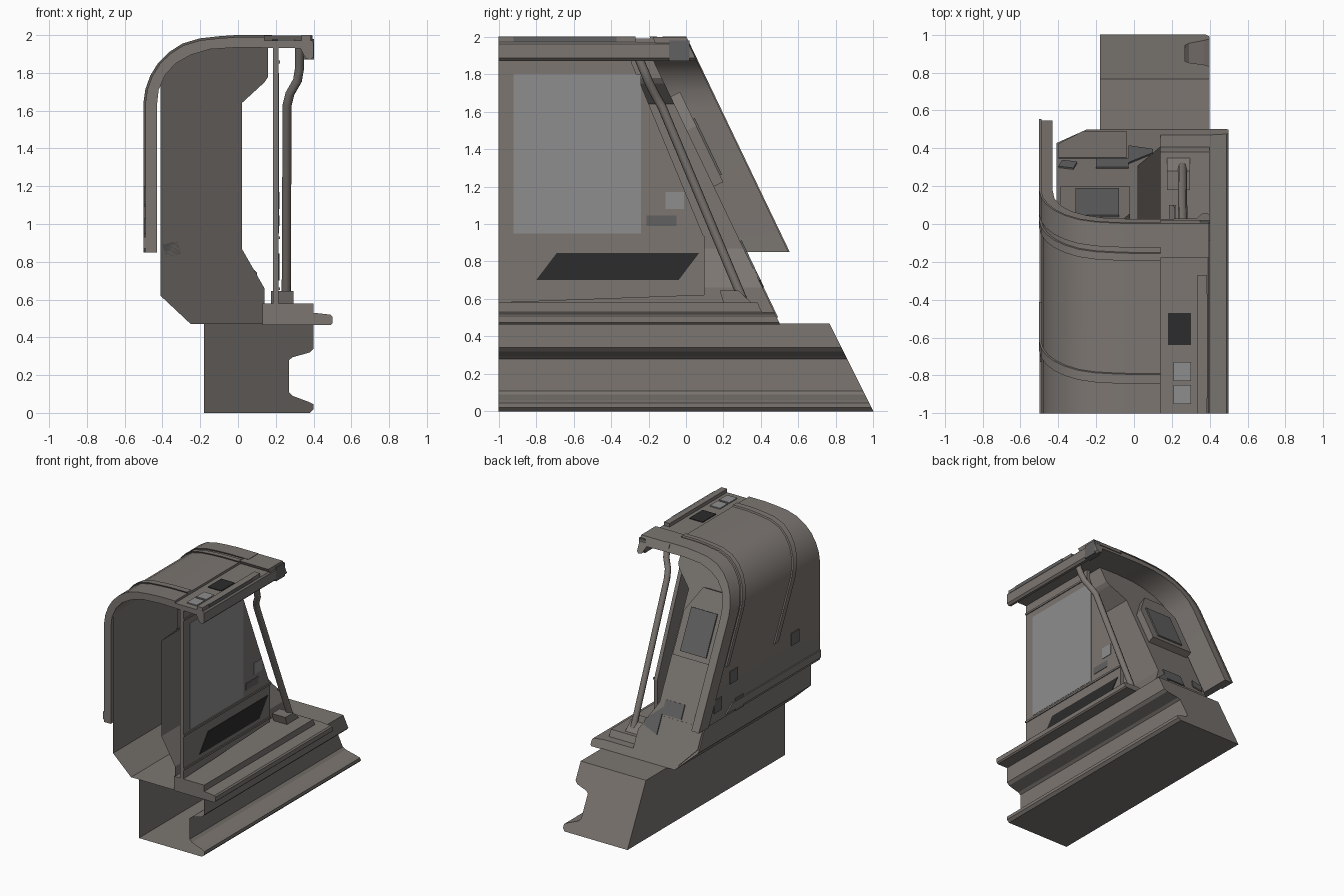
import bpy, bmesh, math
from mathutils import Vector

if "Cube" in bpy.data.objects:
    bpy.data.objects.remove(bpy.data.objects["Cube"])

S = 0.48  # rearward rake: y = c - S * z


def material(name, c):
    m = bpy.data.materials.new(name)
    m.diffuse_color = (*c, 1)
    m.use_nodes = True
    m.node_tree.nodes["Principled BSDF"].inputs["Base Color"].default_value = m.diffuse_color
    return m


BODY = material("warm_grey", (0.2, 0.18, 0.165))
DARK = material("dark_panel", (0.025, 0.025, 0.025))
GLASS = material("glass_grey", (0.27, 0.27, 0.27))
STEEL = material("steel_grey", (0.12, 0.12, 0.12))


def finish(name, bm, mat, smooth=False):
    me = bpy.data.meshes.new(name)
    bm.to_mesh(me)
    bm.free()
    ob = bpy.data.objects.new(name, me)
    bpy.context.collection.objects.link(ob)
    me.materials.append(mat)
    if smooth:
        bpy.context.view_layer.objects.active = ob
        ob.select_set(True)
        bpy.ops.object.shade_smooth_by_angle(angle=math.radians(32))
        ob.select_set(False)
    return ob


def prism(name, pts, back, front=None, rake=S, mat=BODY, open_front=False, smooth=False):
    """Extrude an x-z section to a raked back plane; front is y=-1 unless raked too."""
    bm = bmesh.new()
    f = [bm.verts.new((x, -1 if front is None else front - rake * z, z)) for x, z in pts]
    b = [bm.verts.new((x, back - rake * z, z)) for x, z in pts]
    cap = bm.faces.new(f)
    bm.faces.new(b[::-1])
    n = len(pts)
    for i in range(n):
        bm.faces.new((f[i], b[i], b[(i + 1) % n], f[(i + 1) % n]))
    bmesh.ops.recalc_face_normals(bm, faces=bm.faces)
    if open_front:
        bmesh.ops.delete(bm, geom=[cap], context='FACES_ONLY')
    return finish(name, bm, mat, smooth)


def slab(name, pts, offset, mat=BODY):
    """Thicken a planar polygon along an offset vector."""
    bm = bmesh.new()
    face = bm.faces.new([bm.verts.new(p) for p in pts])
    new = bmesh.ops.extrude_face_region(bm, geom=[face])["geom"]
    bmesh.ops.translate(bm, vec=Vector(offset),
                        verts=[v for v in new if isinstance(v, bmesh.types.BMVert)])
    bmesh.ops.recalc_face_normals(bm, faces=bm.faces)
    return finish(name, bm, mat)


def side_slab(name, yz, x, t, mat=BODY):
    return slab(name, [(x, y, z) for y, z in yz], (t, 0, 0), mat)


def rect(a0, a1, b0, b1):
    return [(a0, b0), (a1, b0), (a1, b1), (a0, b1)]


def box(name, x0, x1, y0, y1, z0, z1, mat=BODY):
    return slab(name, [(x, y, z0) for x, y in rect(x0, x1, y0, y1)], (0, 0, z1 - z0), mat)


HULL_BACK = 0.725


def back_plate(name, xz, t, mat, lift=0.0):
    """Plate lying on the raked rear wall of the hull."""
    return slab(name, [(x, HULL_BACK + lift - S * z, z) for x, z in xz], (0, t, t * S), mat)


# base rail with side channel, open at the seam
prism("base_rail", [(-.18, 0), (.38, 0), (.4, .02), (.4, .045), (.37, .06), (.29, .09), (.27, .11),
                    (.27, .28), (.29, .295), (.38, .32), (.4, .34), (.4, .47), (-.18, .47)],
      1.0, rake=0.5, open_front=True)

# cab hull and its ledge
prism("cab_hull", [(-.41, .62), (-.25, .47), (.14, .47), (.14, .66), (.02, .87), (.02, 1.64),
                   (.14, 1.75), (.16, 1.78), (.16, 1.935), (-.25, 1.935), (-.41, 1.78)],
      HULL_BACK, open_front=True)
prism("ledge_plate", [(.13, .465), (.49, .465), (.5, .475), (.5, .51), (.49, .52), (.4, .53), (.13, .53)],
      HULL_BACK)
prism("door_step", rect(.13, .4, .52, .58), .66)

# curved canopy shell with right-hand lip
OUT = [(-.49, .85), (-.49, 1.64), (-.48, 1.71), (-.455, 1.78), (-.415, 1.845), (-.36, 1.9),
       (-.29, 1.945), (-.2, 1.972), (-.1, 1.983), (0, 1.99), (.14, 1.99)]
INN = [(.33, 1.93), (0, 1.935), (-.15, 1.925), (-.25, 1.895), (-.33, 1.85), (-.385, 1.79),
       (-.42, 1.71), (-.43, 1.62), (-.43, .85)]
LIP = [(.14, 1.972), (.39, 1.972), (.4, 1.96), (.4, 1.885), (.385, 1.87), (.36, 1.875), (.345, 1.9)]
prism("canopy", OUT + LIP + INN, .955, smooth=True)


# raised bands wrapping over the canopy
def band(name, front, back, low, end_x):
    path = [(-.49, low)] + OUT[1:-1] + [(end_x, 1.99)]
    outer = []
    for i, p in enumerate(path):
        a, b = path[max(i - 1, 0)], path[min(i + 1, len(path) - 1)]
        d = Vector((b[0] - a[0], b[1] - a[1])).normalized()
        outer.append((p[0] - d.y * .011, p[1] + d.x * .011))
    prism(name, path + outer[::-1], back, front, smooth=True)


band("rear_border", .835, .962, .85, .18)
band("rear_rib", .765, .805, 1.25, .14)
band("front_rib", .115, .165, 1.2, .14)
prism("rear_roof_edge", rect(.14, .395, 1.96, 1.998), .962, .78)
box("roof_strip", .335, .385, -1, -.27, 1.96, 2.0)
box("roof_strip_inlay", .355, .39, -.92, -.37, 1.935, 2.0, STEEL)
box("lip_end_block", .35, .402, -.09, .02, 1.87, 1.98, STEEL)
side_slab("canopy_foot_trim", [(-1, .87), (.2, .87), (.12, .93), (-1, .93)], -.5, .012)

# side door wall with window and lower inlay
side_slab("door_wall", [(-1, .58), (.1, .62), (.1, .92), (-.29, 1.86), (-.29, 1.94), (-1, 1.94)], .185, .03)
side_slab("door_window", rect(-.92, -.24, .95, 1.8), .213, .004, GLASS)
side_slab("door_inlay", [(-.8, .7), (-.04, .7), (.07, .845), (-.69, .845)], .213, .006, DARK)
side_slab("door_label_light", rect(-.11, -.01, 1.08, 1.17), .213, .006, GLASS)
side_slab("door_label_dark", rect(-.21, -.05, .99, 1.045), .213, .006, STEEL)
for i, z in enumerate((.65, .92, 1.85)):
    side_slab(f"door_rail_{i}", rect(-1, -.29 if z > 1 else .1, z, z + .015), .21, .012)

# raked, cranked pillar and foot
cu = bpy.data.curves.new("raked_pillar", 'CURVE')
cu.dimensions = '3D'
cu.bevel_depth = .024
cu.bevel_resolution = 2
sp = cu.splines.new('POLY')
path = [(.255, .31, .58), (.26, -.13, 1.63), (.275, -.165, 1.69), (.315, -.2, 1.76), (.325, -.225, 1.82), (.325, -.275, 1.94)]
sp.points.add(len(path) - 1)
for p, c in zip(sp.points, path):
    p.co = (*c, 1)
pillar = bpy.data.objects.new("raked_pillar", cu)
bpy.context.collection.objects.link(pillar)
cu.materials.append(BODY)
side_slab("pillar_foot", [(.2, .58), (.18, .645), (.28, .645), (.35, .58)], .175, .12)

# rear wall window unit and plates
back_plate("rear_window_frame", [(-.39, 1.2), (-.02, 1.2), (-.02, 1.5), (-.13, 1.68), (-.3, 1.68), (-.39, 1.58)], .05, BODY)
back_plate("rear_window", rect(-.31, -.08, 1.26, 1.56), .01, STEEL, .061)
back_plate("lower_rear_plate", [(-.4, .64), (-.27, .5), (-.04, .5), (-.04, .79), (-.4, .79)], .006, BODY)
back_plate("rear_plate_wide", rect(-.2, -.03, .8, .9), .008, STEEL)
back_plate("rear_plate_small", [(-.38, .82), (-.3, .84), (-.32, .91), (-.4, .89)], .008, STEEL)
back_plate("corner_plate", [(-.03, .66), (.1, .7), (.1, .74), (-.03, .85)], .008, STEEL)

# small plates on the roof and canopy side
box("roof_plate_dark", .18, .3, -.64, -.47, 1.965, 1.978, DARK)
for i, y in enumerate((-.78, -.9)):
    box(f"roof_plate_light_{i}", .21, .3, y - .05, y + .05, 1.965, 1.98, GLASS)
for i, (y, z) in enumerate(((.1, 1.14), (.3, .98), (.03, .9), (-.68, 1.15))):
    side_slab(f"side_plate_{i}", rect(y - .05, y + .05, z - .05, z + .05), -.497, .01, STEEL)
